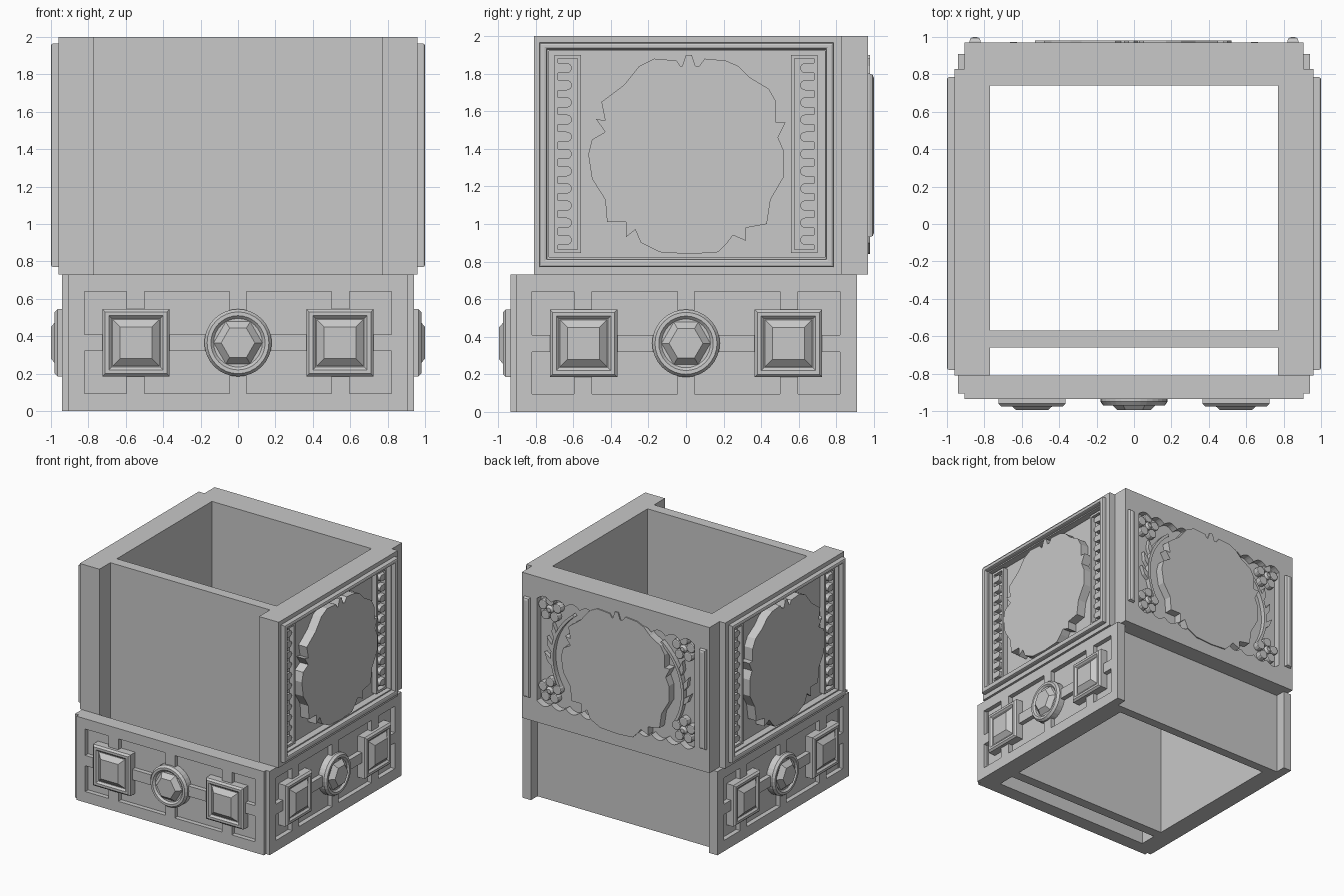
import bpy, bmesh, math
from mathutils import Matrix, Vector

cube = bpy.data.objects.get("Cube")
if cube:
    bpy.data.objects.remove(cube, do_unlink=True)

stone = bpy.data.materials.new("grey_stone")
stone.use_nodes = True
stone.diffuse_color = (0.58, 0.58, 0.58, 1)
stone.node_tree.nodes["Principled BSDF"].inputs["Base Color"].default_value = (0.58, 0.58, 0.58, 1)


def frame(u, d):
    """Matrix taking (across, up, outward) of one side to the model."""
    return Matrix((u, (0, 0, 1), d)).transposed().to_4x4()


FRONT = frame((1, 0, 0), (0, -1, 0))
BACK = frame((-1, 0, 0), (0, 1, 0))
LEFT = frame((0, 1, 0), (1, 0, 0))
RIGHT = frame((0, 1, 0), (-1, 0, 0))
SIDES = {"left": LEFT, "right": RIGHT}


def finish(name, bm, side):
    bm.transform(side)
    bmesh.ops.remove_doubles(bm, verts=bm.verts, dist=0.00005)
    bmesh.ops.recalc_face_normals(bm, faces=bm.faces)
    mesh = bpy.data.meshes.new(name)
    bm.to_mesh(mesh)
    bm.free()
    mesh.materials.clear()
    mesh.materials.append(stone)
    for p in mesh.polygons:
        p.material_index = 0
        p.use_smooth = False
    bpy.context.collection.objects.link(bpy.data.objects.new(name, mesh))


def plate(name, side, loops, low, high, bevel=0.0):
    """Flat slab from outlines; inner outlines become holes."""
    curve = bpy.data.curves.new(name + "_outline", "CURVE")
    curve.dimensions = "2D"
    curve.fill_mode = "BOTH"
    curve.extrude = (high - low) / 2 - bevel
    curve.bevel_depth = bevel
    curve.bevel_resolution = 1 if bevel else 0
    curve.offset = -bevel
    for loop in loops:
        spline = curve.splines.new("POLY")
        spline.points.add(len(loop) - 1)
        for p, (u, v) in zip(spline.points, loop):
            p.co = (u, v, 0, 1)
        spline.use_cyclic_u = True
    temp = bpy.data.objects.new(name + "_outline", curve)
    bpy.context.collection.objects.link(temp)
    deps = bpy.context.evaluated_depsgraph_get()
    mesh = bpy.data.meshes.new_from_object(temp.evaluated_get(deps))
    bm = bmesh.new()
    bm.from_mesh(mesh)
    bpy.data.objects.remove(temp, do_unlink=True)
    bpy.data.curves.remove(curve)
    bpy.data.meshes.remove(mesh)
    finish(name, bm, side @ Matrix.Translation((0, 0, (low + high) / 2)))


def loft(name, side, centre, rings, sides, turn=0.0):
    """Stack of regular polygons given as (radius, outward)."""
    bm = bmesh.new()
    rows = []
    for r, d in rings:
        rows.append([bm.verts.new((x, y, d)) for x, y in circle(*centre, r, sides, turn)])
    for a, b in zip(rows, rows[1:]):
        for i in range(sides):
            j = (i + 1) % sides
            bm.faces.new((a[i], a[j], b[j], b[i]))
    bm.faces.new(rows[0][::-1])
    bm.faces.new(rows[-1])
    finish(name, bm, side)


def rect(u0, u1, v0, v1):
    return [(u0, v0), (u1, v0), (u1, v1), (u0, v1)]


def circle(u, v, r, n, turn=0.0):
    return [(u + r * math.cos(turn + math.tau * i / n),
             v + r * math.sin(turn + math.tau * i / n)) for i in range(n)]


# Medallion outline in hundredths around its centre
OUTLINE = [(-2, 49), (0, 55), (3, 55), (5, 49), (7, 49), (10, 53), (21, 52), (28, 49),
           (34, 43), (44, 37), (48, 30), (48, 19), (53, 19), (49, 11), (52, 4), (52, -10),
           (45, -22), (43, -35), (32, -37), (32, -44), (25, -41), (22, -45), (17, -50),
           (2, -51), (-14, -50), (-24, -45), (-27, -38), (-32, -42), (-32, -34), (-42, -34),
           (-43, -22), (-50, -11), (-52, 2), (-50, 10), (-43, 14), (-48, 21), (-43, 20),
           (-45, 30), (-33, 39), (-25, 49), (-17, 53), (-5, 52), (-3, 49)]
MEDALLION = [(u / 100, 1.35 + v / 100) for u, v in OUTLINE]

# Inner walls of the open box
plate("front_wall", FRONT, [rect(-0.78, 0.78, 0, 2)], 0.57, 0.66)
plate("back_wall", BACK, [rect(-0.86, 0.86, 0, 2)], 0.74, 0.82)
for word, side in SIDES.items():
    plate(word + "_wall", side, [rect(-0.81, 0.82, 0, 2)], 0.77, 0.87)


def base_panel(word, side, u0, u1, inner, outer):
    """Lattice panel with two square jewels and a round one."""
    floor = outer - 0.04
    plate(word + "_base_board", side, [rect(u0, u1, 0, 0.73)], inner, floor)
    holes = []
    for v0, v1 in ((0.095, 0.32), (0.41, 0.64)):
        for a, b in ((0.595, 0.82), (0.045, 0.5)):
            holes += [rect(a, b, v0, v1), rect(-b, -a, v0, v1)]
    plate(word + "_base_lattice", side, [rect(u0, u1, 0, 0.73)] + holes, floor, outer)
    root = math.sqrt(2)
    for i, u in enumerate((-0.545, 0.545)):
        setting = [(0.18, -0.05), (0.18, 0.025), (0.165, 0.04), (0.145, 0.04),
                   (0.13, 0.025), (0.125, 0.025), (0.085, 0.06)]
        loft(f"{word}_square_jewel_{i + 1}", side, (u, 0.365),
             [(r * root, outer + d) for r, d in setting], 4, math.pi / 4)
    loft(word + "_round_setting", side, (0, 0.365),
         [(0.18, outer - 0.05), (0.18, outer + 0.015), (0.165, outer + 0.035),
          (0.145, outer + 0.035), (0.13, outer + 0.02)], 32)
    loft(word + "_round_jewel", side, (0, 0.365),
         [(0.13, outer + 0.01), (0.13, outer + 0.02), (0.09, outer + 0.06)], 6)


base_panel("front", FRONT, -0.905, 0.905, 0.81, 0.935)
for word, side in SIDES.items():
    base_panel(word, side, -0.905, 0.91, 0.86, 0.94)


def tooth(sign, v):
    """Bar with a rounded end towards the middle."""
    arc = [(0.635 - 0.027 * math.sin(a), v + 0.027 * math.cos(a))
           for a in (math.pi * i / 8 for i in range(9))]
    return [(sign * u, w) for u, w in [(0.68, v + 0.027)] + arc + [(0.68, v - 0.027)]]


# Upper side panels: frame, moulding, toothed strips, medallion
for word, side in SIDES.items():
    outer = rect(-0.81, 0.83, 0.73, 2)
    plate(word + "_upper_board", side, [outer], 0.86, 0.9)
    plate(word + "_upper_frame", side, [outer, rect(-0.73, 0.74, 0.825, 1.92)], 0.9, 0.96)
    plate(word + "_moulding", side,
          [rect(-0.78, 0.785, 0.77, 1.965), rect(-0.74, 0.745, 0.815, 1.93)], 0.94, 1.0, 0.012)
    plate(word + "_medallion", side, [MEDALLION], 0.89, 0.98)
    for s, end in ((-1, "front"), (1, "rear")):
        a, b = sorted((s * 0.56, s * 0.7))
        plate(f"{word}_{end}_strip", side,
              [rect(a, b, 0.845, 1.9), rect(a + 0.018, b - 0.018, 0.865, 1.88)], 0.89, 0.945)
        plate(f"{word}_{end}_teeth", side,
              [tooth(s, 0.915 + 0.0915 * i) for i in range(11)], 0.89, 0.945)

# Back panel with a scalloped pocket
edge = [(-0.76 + 1.52 * i / 88, 0.035 * abs(math.sin(math.pi * i / 8))) for i in range(89)]
pocket = [(u, 0.92 - h) for u, h in edge] + [(u, 1.81 + h) for u, h in reversed(edge)]
back_edge = rect(-0.905, 0.905, 0.73, 2)
plate("back_board", BACK, [back_edge], 0.81, 0.91)
plate("back_frame", BACK, [back_edge, pocket], 0.91, 0.97)
plate("back_medallion", BACK, [MEDALLION], 0.9, 0.98)


def stem_point(t, s, off=0.0):
    """Point on the arc beside the medallion."""
    a = math.radians(-28 + 76 * t)
    return (s * (0.63 + off) * math.cos(a), 1.33 + (0.55 + off) * math.sin(a))


# Flowers, stems, leaves and slim bars on the back
for s, end in ((-1, "left"), (1, "right")):
    for v, level in ((1.03, "lower"), (1.74, "upper")):
        c = Vector((s * 0.645, v))
        petals = [circle(*p, 0.041, 12) for p in circle(*c, 0.073, 5, math.pi / 2)]
        plate(f"back_{end}_{level}_petals", BACK, petals, 0.9, 0.96, 0.008)
        loft(f"back_{end}_{level}_flower_heart", BACK, c, [(0.035, 0.9), (0.035, 0.955), (0.018, 0.972)], 12)
    steps = [i / 16 for i in range(17)]
    ribbon = [stem_point(t, s, 0.012) for t in steps] + [stem_point(t, s, -0.012) for t in reversed(steps)]
    plate(f"back_{end}_stem", BACK, [ribbon], 0.9, 0.95)
    leaves = [[stem_point(t, s, 0.014), stem_point(t + 0.05, s, 0.05),
               stem_point(t + 0.14, s, 0.075), stem_point(t + 0.08, s, 0.014)]
              for t in (0.25, 0.42, 0.59)]
    plate(f"back_{end}_leaves", BACK, leaves, 0.9, 0.945)
    plate(f"back_{end}_bar", BACK, [rect(s * 0.85 - 0.03, s * 0.85 + 0.03, 0.93, 1.8)], 0.94, 1.0, 0.022)
